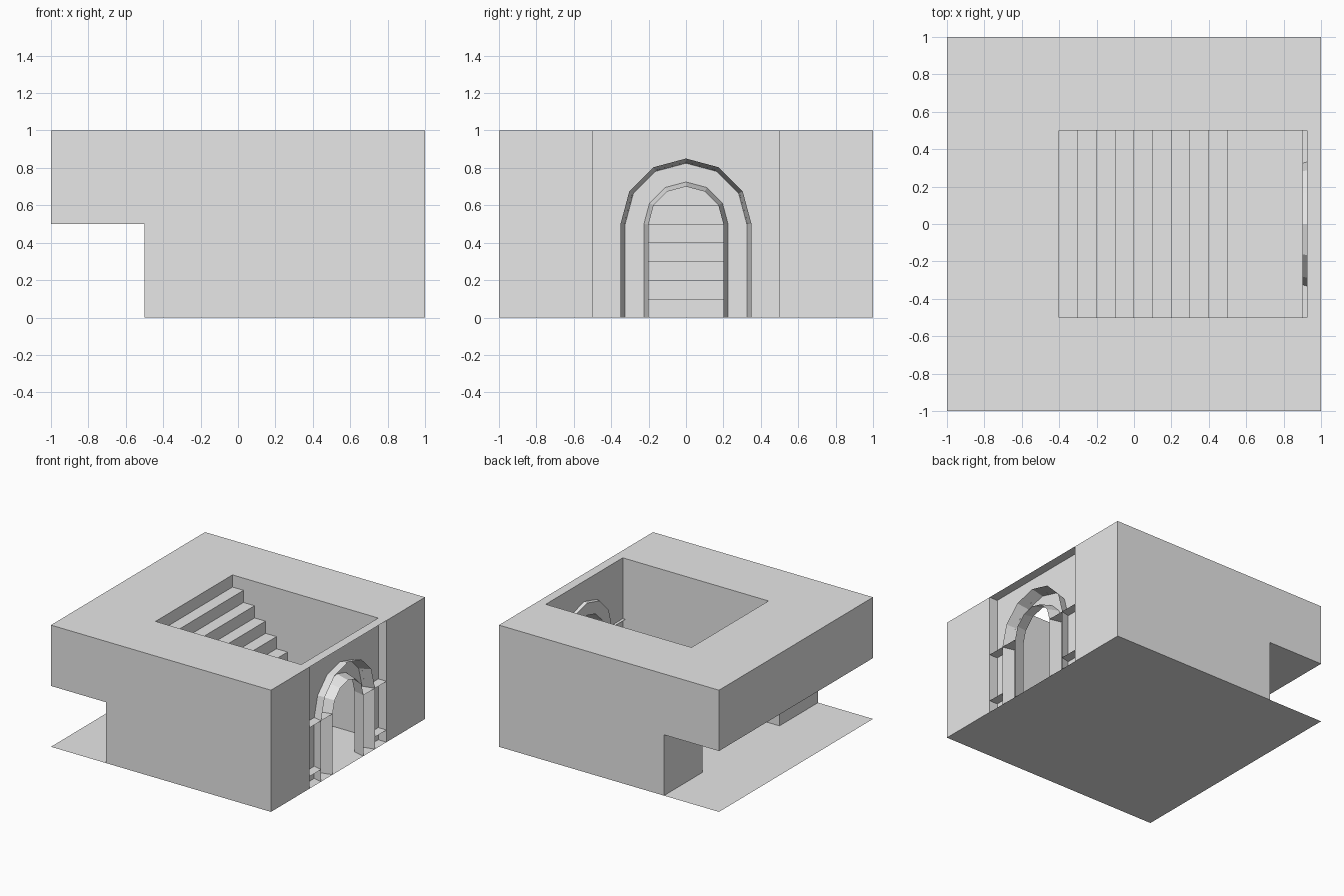
import bpy, bmesh, math

cube = bpy.data.objects.get("Cube")
if cube:
    bpy.data.objects.remove(cube, do_unlink=True)

# One plain stone colour
stone = bpy.data.materials.new("stone_grey")
stone.use_nodes = True
colour = (0.8, 0.8, 0.8, 1)
stone.diffuse_color = colour
stone.node_tree.nodes["Principled BSDF"].inputs["Base Color"].default_value = colour


def finish(name, bm):
    mesh = bpy.data.meshes.new(name)
    bm.to_mesh(mesh)
    bm.free()
    mesh.materials.append(stone)
    obj = bpy.data.objects.new(name, mesh)
    bpy.context.collection.objects.link(obj)
    return obj


def sheet(name, points):
    """A single flat face."""
    bm = bmesh.new()
    bm.faces.new([bm.verts.new(p) for p in points])
    return finish(name, bm)


def prism(name, profile, y0, y1):
    """An x-z profile extruded along y."""
    bm = bmesh.new()
    face = bm.faces.new([bm.verts.new((x, y0, z)) for x, z in profile])
    moved = bmesh.ops.extrude_face_region(bm, geom=[face])["geom"]
    verts = [v for v in moved if isinstance(v, bmesh.types.BMVert)]
    bmesh.ops.translate(bm, verts=verts, vec=(0, y1 - y0, 0))
    bmesh.ops.recalc_face_normals(bm, faces=bm.faces[:])
    return finish(name, bm)


def arch(x, radius):
    """Doorway outline: straight jambs under a six-sided half round."""
    curve = [(x, -radius * math.cos(i * math.pi / 6),
              0.5 + radius * math.sin(i * math.pi / 6)) for i in range(7)]
    return [(x, -radius, 0)] + curve + [(x, radius, 0)]


# Ground sheet
sheet("ground_sheet", [(-1, -1, 0), (1, -1, 0), (1, 1, 0), (-1, 1, 0)])

# Side walls, cut away under the overhang
wall = [(-0.5, 0), (1, 0), (1, 1), (-1, 1), (-1, 0.5), (-0.5, 0.5)]
prism("right_wall", wall, -1, -0.5)
prism("left_wall", wall, 0.5, 1)

# Landing and stairs, open underneath
stairs = [(-1, 0.5), (-1, 1)]
for i in range(10):
    x = -0.4 + i * 0.1
    stairs += [(x, 1 - i * 0.1), (x, 0.9 - i * 0.1)]
stairs += [(0.48, 0), (-0.02, 0.5)]
prism("stairs_and_landing", stairs, -0.5, 0.5)

# Recessed door wall and the roof strip over it
PANEL, BACK, FRONT = 0.925, 0.9, 1.0
sheet("door_panel", [(PANEL, 0.5, 0), (PANEL, 0.5, 1), (PANEL, -0.5, 1),
                     (PANEL, -0.5, 0)] + arch(PANEL, 0.331))
sheet("roof_strip", [(PANEL, -0.5, 1), (FRONT, -0.5, 1), (FRONT, 0.5, 1), (PANEL, 0.5, 1)])

# Grooved arch surround: splayed outer rim, flat band, splayed inner rim
bm = bmesh.new()
rings = [[bm.verts.new(p) for p in arch(x, r)]
         for x, r in ((FRONT, 0.35), (BACK, 0.325), (BACK, 0.225), (FRONT, 0.2))]
for outer, inner in zip(rings, rings[1:]):
    for i in range(len(outer) - 1):
        bm.faces.new((outer[i], inner[i], inner[i + 1], outer[i + 1]))
finish("arch_surround", bm)

# Thin ledges on both sides of the door
for side, s in (("right", -1), ("left", 1)):
    for label, z in (("base", 0.1), ("upper", 0.5)):
        sheet(f"{side}_{label}_ledge", [(BACK, s * 0.325, z), (FRONT, s * 0.35, z),
                                        (FRONT, s * 0.5, z), (BACK, s * 0.5, z)])
    sheet(f"{side}_groove_ledge", [(BACK, s * 0.225, 0.5), (FRONT, s * 0.2, 0.5),
                                   (FRONT, s * 0.35, 0.5), (BACK, s * 0.325, 0.5)])
